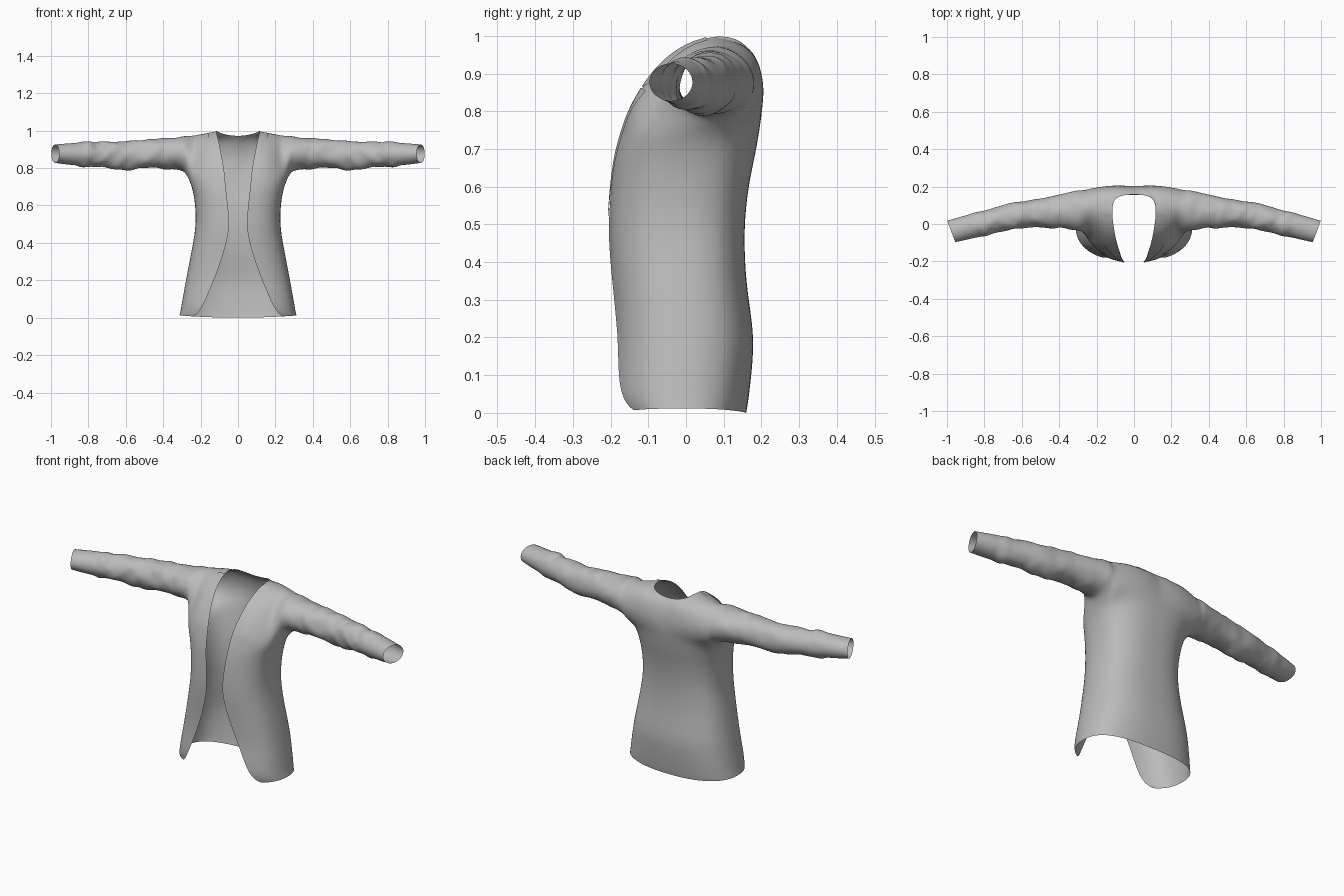
import bpy, bmesh, math
from mathutils import Vector, noise
from mathutils.bvhtree import BVHTree

if "Cube" in bpy.data.objects:
    bpy.data.objects.remove(bpy.data.objects["Cube"])

cloth = bpy.data.materials.new("grey_cloth")
cloth.use_nodes = True
GREY = (0.5, 0.5, 0.5, 1)
cloth.diffuse_color = GREY
cloth.node_tree.nodes["Principled BSDF"].inputs["Base Color"].default_value = GREY


def lookup(table, key):
    """Smooth interpolation of the rows of a table by their first entry."""
    if key <= table[0][0]:
        return table[0][1:]
    for i in range(len(table) - 1):
        a, b = table[i], table[i + 1]
        if key <= b[0]:
            p, q = table[max(i - 1, 0)], table[min(i + 2, len(table) - 1)]
            h = b[0] - a[0]
            t = (key - a[0]) / h
            out = []
            for k in range(1, len(a)):
                ma = (b[k] - p[k]) / (b[0] - p[0]) * h
                mb = (q[k] - a[k]) / (q[0] - a[0]) * h
                out.append((2*t**3 - 3*t*t + 1) * a[k] + (t**3 - 2*t*t + t) * ma
                           + (3*t*t - 2*t**3) * b[k] + (t**3 - t*t) * mb)
            return out
    return table[-1][1:]


def finish(name, bm, levels):
    me = bpy.data.meshes.new(name)
    bmesh.ops.recalc_face_normals(bm, faces=bm.faces)
    bm.to_mesh(me)
    bm.free()
    me.materials.append(cloth)
    ob = bpy.data.objects.new(name, me)
    bpy.context.collection.objects.link(ob)
    for p in me.polygons:
        p.use_smooth = True
    mirror = ob.modifiers.new("mirror", "MIRROR")
    mirror.use_clip = True
    if levels:
        sub = ob.modifiers.new("smooth", "SUBSURF")
        sub.levels = sub.render_levels = levels
    return ob


# Body sections: height, half width, front y, back y, opening half width
BODY = [(0.0, 0.315, -0.18, 0.16, 0.235), (0.05, 0.307, -0.2, 0.168, 0.195),
        (0.2, 0.28, -0.192, 0.18, 0.13), (0.33, 0.255, -0.198, 0.162, 0.082),
        (0.48, 0.229, -0.207, 0.155, 0.047), (0.6, 0.23, -0.2, 0.166, 0.055),
        (0.7, 0.247, -0.187, 0.187, 0.066), (0.75, 0.268, -0.17, 0.195, 0.071)]
# Upper panel borders, from the armpit up to the shoulder
INNER = [(.075, -.152, .8), (.09, -.11, .875), (.102, -.055, .94), (.113, .01, .982), (.119, .085, 1.003)]
ARM_F = [(.25, -.07, .795), (.235, -.05, .85), (.235, -.01, .91), (.24, .04, .96), (.245, .095, .98)]
ARM_B = [(.26, .165, .79), (.255, .185, .84), (.255, .185, .89), (.25, .155, .95)]
SPINE = [(0, .202, .8), (0, .203, .85), (0, .196, .9), (0, .18, .94)]
NECK = [(.107, .135, .992), (.062, .155, .977), (0, .158, .97)]
A, B, N = 5, 9, 17                     # front, side and back column limits

bm = bmesh.new()


def quad_rows(lo, hi):
    for i in range(len(lo) - 1):
        bm.faces.new((lo[i], lo[i + 1], hi[i + 1], hi[i]))


def body_row(z):
    w, yf, yb, xe = lookup(BODY, z)
    mid, p = -0.01, 2 / 2.5
    start = -math.acos(min(1, (xe / w) ** (1 / p)))
    row = []
    for j in range(N + 1):
        if j <= A:
            t = start + (-0.42 - start) * j / A
        elif j <= B:
            t = -0.42 + 0.92 * (j - A) / (B - A)
        else:
            t = 0.5 + (math.pi / 2 - 0.5) * (j - B) / (N - B)
        c, s = max(math.cos(t), 0), math.sin(t)
        depth = (yb - mid) if s > 0 else (mid - yf)
        y = mid + math.copysign(abs(s) ** p, s) * depth
        x = w * c ** p if j < N else 0
        hem = 0.012 * (abs(x) / w) ** 2 if z < 0.01 else 0
        row.append(bm.verts.new((x, y, z + hem)))
    return row


# Lower body, open at the front
heights = [0, .03, .07, .13, .2, .27, .34, .41, .48, .55, .62, .69, .745]
rows = [body_row(z) for z in heights]
for lo, hi in zip(rows, rows[1:]):
    quad_rows(lo, hi)

# Front chest panel up to the shoulder seam
front = [rows[-1][:A + 1]]
for k, (e, a) in enumerate(zip(INNER, ARM_F)):
    row = []
    for j in range(A + 1):
        f = j / A
        v = Vector(e).lerp(Vector(a), f)
        v.y -= 0.028 * math.sin(math.pi * f) * (1 - k / 4)
        row.append(bm.verts.new(v))
    quad_rows(front[-1], row)
    front.append(row)

# Back panel, sharing the shoulder seam and ending at the neckline
back = [rows[-1][B:]]
for k, (o, s) in enumerate(zip(ARM_B, SPINE)):
    row = []
    for j in range(N - B + 1):
        f = j / (N - B)
        v = Vector(o).lerp(Vector(s), f)
        v.y += 0.012 * math.sin(math.pi * f)
        v.z += 0.025 * math.sin(math.pi * f) * (k == 3)
        row.append(bm.verts.new(v))
    quad_rows(back[-1], row)
    back.append(row)
top = front[-1][::-1] + [bm.verts.new(c) for c in NECK]
quad_rows(back[-1], top)

# Sleeve lofted from the armhole loop: x, y, z, depth radius, height radius
SLEEVE = [(.285, .072, .876, .114, .098), (.36, .07, .88, .098, .085), (.5, .058, .873, .081, .08),
          (.62, .045, .868, .074, .079), (.8, .004, .874, .067, .067), (.9, -.02, .875, .066, .059),
          (.977, -.04, .877, .063, .051)]
loop = rows[-1][A:B + 1] + [r[0] for r in back[1:]] + [r[A] for r in front[:0:-1]]
count, rings = len(loop), 30
for r in range(rings + 1):
    x = .285 + (.977 - .285) * r / rings
    cy, cz, ry, rz = lookup(SLEEVE, x)
    turn = 0.36 * min(1, max(0, (x - .25) / .5))
    fold = min(1, (x - .27) / .1) * (1 if x < .84 else 0)
    cuff = 0.004 if .8 < x < .845 else 0
    ring = []
    for i in range(count):
        phi = -math.pi / 2 + math.tau * (i - 2) / count
        c, s = math.cos(phi), math.sin(phi)
        crease = noise.noise(Vector((x * 24 + s * 1.5, c * 1.6, s * 1.6)))
        d = fold * (0.016 if c < 0.5 else 0.008) * crease + cuff
        u = c * (ry + d)
        ring.append(bm.verts.new((x + u * math.sin(turn), cy + u * math.cos(turn), cz + s * (rz + d))))
    quad_rows(loop + loop[:1], ring + ring[:1])
    loop = ring

jacket = finish("jacket_body_and_sleeves", bm, 2)

# Collar and lapel plates laid on the chest surface
bpy.context.view_layer.update()
tree = BVHTree.FromObject(jacket, bpy.context.evaluated_depsgraph_get())
EDGE = [(z, x, y) for x, y, z in [(.047, -.207, .48), (.055, -.2, .6), (.066, -.185, .7)] + INNER]


def plate(name, outline, steps=14, cols=6):
    """Strip between the opening edge and an outer line of (height, x)."""
    bm = bmesh.new()
    z0, z1 = outline[0][0], outline[-1][0]
    last = None
    for r in range(steps + 1):
        z = z0 + (z1 - z0) * r / steps
        xe, ye = lookup(EDGE, z)
        outer = next(a[1] + (b[1] - a[1]) * (z - a[0]) / (b[0] - a[0])
                     for a, b in zip(outline, outline[1:]) if z <= b[0] + 1e-6)
        row = []
        for c in range(cols + 1):
            x = xe + (outer - xe) * c / cols
            p, n, _, _ = tree.find_nearest(Vector((x, ye, z)))
            if n.dot(Vector((0, -1, 1))) < 0:
                n = -n
            row.append(bm.verts.new(p + n * 0.004))
        if last:
            for c in range(cols):
                bm.faces.new((last[c], last[c + 1], row[c + 1], row[c]))
        last = row
    return finish(name, bm, 0)


plate("lapels", [(.52, .056), (.7, .1), (.8, .135), (.862, .17)])
plate("collar", [(.866, .115), (.88, .16), (.92, .168), (.995, .16)])
